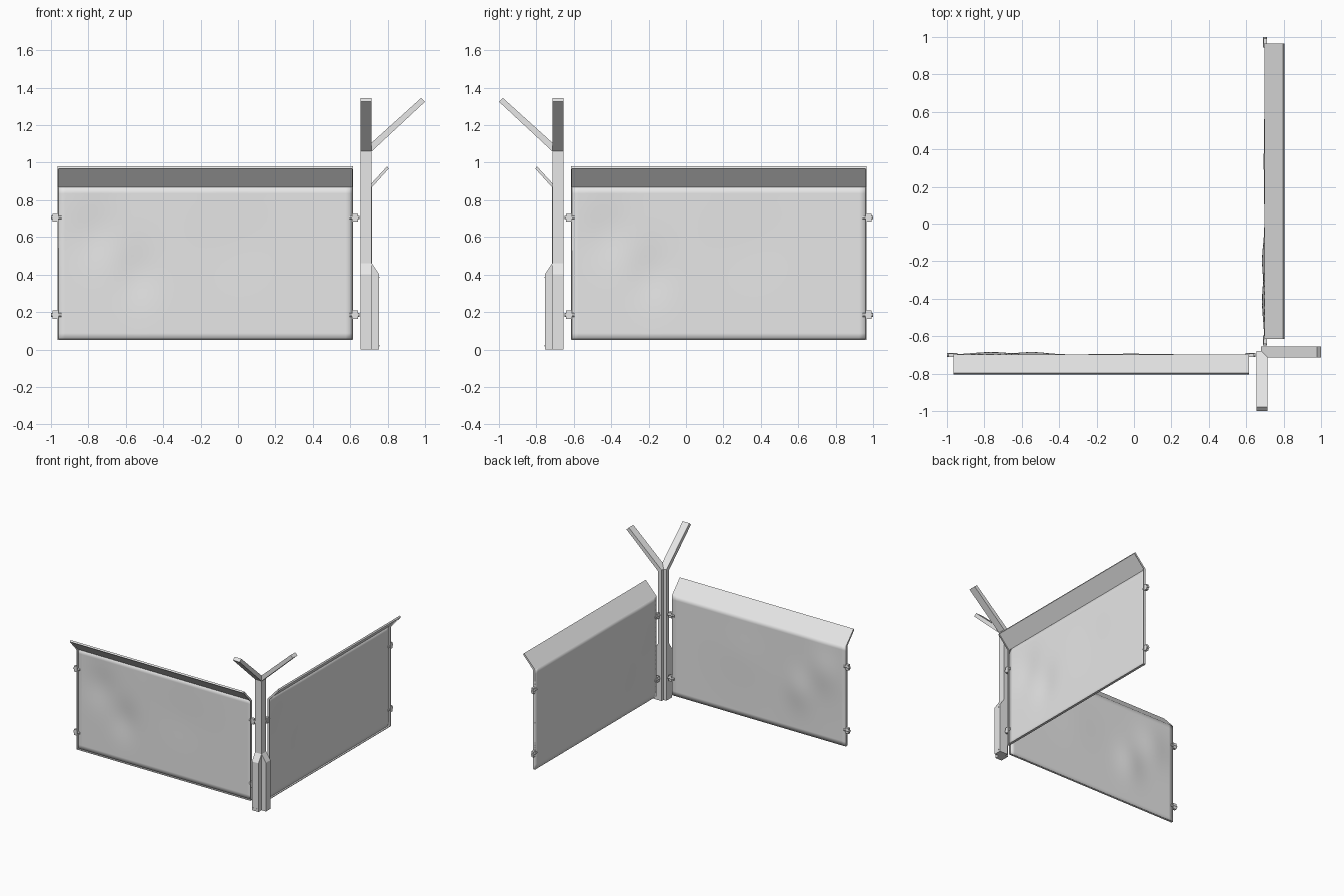
import bpy, bmesh, math
from mathutils import Vector

if "Cube" in bpy.data.objects:
    bpy.data.objects.remove(bpy.data.objects["Cube"])

grey = bpy.data.materials.new("light_grey_metal")
grey.diffuse_color = (0.8, 0.8, 0.8, 1)
grey.use_nodes = True
grey.node_tree.nodes["Principled BSDF"].inputs["Base Color"].default_value = grey.diffuse_color

# Each side of the corner: u runs along the wall, d points outward
SIDES = {"front": (Vector((1, 0, 0)), Vector((0, -1, 0)), Vector((-0.965, -0.70, 0))),
         "right": (Vector((0, 1, 0)), Vector((1, 0, 0)), Vector((0.70, -0.615, 0)))}
POST = Vector((0.685, -0.685, 0))


def finish(bm, name, recalc=True):
    if recalc:
        bmesh.ops.recalc_face_normals(bm, faces=bm.faces[:])
    me = bpy.data.meshes.new(name)
    bm.to_mesh(me)
    bm.free()
    me.materials.append(grey)
    ob = bpy.data.objects.new(name, me)
    bpy.context.collection.objects.link(ob)
    return ob


def prism(bm, frame, profile, u0, u1):
    """Extrude a (d, z) profile along u."""
    U, D, O = frame
    rings = [[bm.verts.new(O + U * u + D * d + Vector((0, 0, z))) for d, z in profile]
             for u in (u0, u1)]
    bm.faces.new(rings[0][::-1])
    bm.faces.new(rings[1])
    n = len(profile)
    for i in range(n):
        j = (i + 1) % n
        bm.faces.new((rings[0][i], rings[0][j], rings[1][j], rings[1][i]))


def rect(d0, d1, z0, z1):
    return [(d0, z0), (d1, z0), (d1, z1), (d0, z1)]


def dent(u, z):
    """Shallow dents bulging toward the back of the sheet."""
    b = 0
    for cu, cz, ru, rz, a in ((0.20, 0.62, 0.13, 0.16, 0.013), (0.42, 0.40, 0.11, 0.15, 0.013),
                              (0.95, 0.55, 0.2, 0.2, 0.004)):
        b += a * math.exp(-((u - cu) / ru) ** 2 - ((z - cz) / rz) ** 2)
    return -b


W, Z0, Z1 = 1.58, 0.05, 0.872
for side, frame in SIDES.items():
    U, D, O = frame

    # Dented sheet
    bm = bmesh.new()
    nu, nz = 40, 22
    grid = []
    for i in range(nu + 1):
        col = []
        for k in range(nz + 1):
            u, z = W * i / nu, Z0 + (Z1 - Z0) * k / nz
            edge = i in (0, nu) or k in (0, nz)
            d = 0 if edge else dent(u, z)
            col.append(bm.verts.new(O + U * u + D * d + Vector((0, 0, z))))
        grid.append(col)
    for i in range(nu):
        for k in range(nz):
            f = bm.faces.new((grid[i][k], grid[i + 1][k], grid[i + 1][k + 1], grid[i][k + 1]))
            f.smooth = True
    sheet = finish(bm, side + "_sheet", False)
    m = sheet.modifiers.new("thickness", 'SOLIDIFY')
    m.thickness = 0.005
    m.offset = 0

    # Folded flanges around the sheet
    bm = bmesh.new()
    t = 0.005
    prism(bm, frame, rect(-0.002, 0.016, Z0, Z1), 0, t)
    prism(bm, frame, rect(-0.002, 0.016, Z0, Z1), W - t, W)
    prism(bm, frame, rect(-0.002, 0.016, Z0, Z0 + t), t, W - t)
    finish(bm, side + "_sheet_flanges")

    # Outward leaning top flap with rims beneath
    bm = bmesh.new()
    prism(bm, frame, [(-0.002, 0.872), (0.003, 0.868), (0.1, 0.975), (0.097, 0.98)], 0, W)
    rim = [(0.003, 0.868), (0.014, 0.866), (0.104, 0.966), (0.1, 0.975)]
    prism(bm, frame, rim, 0, t)
    prism(bm, frame, rim, W - t, W)
    prism(bm, frame, [(0.096, 0.971), (0.1, 0.964), (0.105, 0.968), (0.1, 0.976)], t, W - t)
    finish(bm, side + "_top_flap")

    # Hinge clips on both ends
    bm = bmesh.new()
    rod = [(0.011 * math.cos(a * math.pi / 4), 0.011 * math.sin(a * math.pi / 4)) for a in range(8)]
    for z in (0.185, 0.705):
        for s in (0, 1):
            span = lambda a, b: (W - b, W - a) if s else (a, b)
            prism(bm, frame, [(d, z + h) for d, h in rod], *span(-0.035, 0.02))
            prism(bm, frame, rect(-0.008, 0.012, z - 0.023, z + 0.023), *span(-0.027, 0))
    finish(bm, side + "_hinge_clips")

    # Post half with bent arm; the two halves form an L section
    post = (U, D, POST)
    bm = bmesh.new()
    prism(bm, post, [(-0.005, 0), (0.03, 0), (0.03, 1.06), (0.315, 1.325),
                     (0.294, 1.345), (-0.005, 1.075)], -0.03, 0.03)
    finish(bm, side + "_post_and_arm")

    # Reinforced foot with sloped top
    bm = bmesh.new()
    prism(bm, post, [(0.028, 0), (0.07, 0), (0.07, 0.4), (0.028, 0.463)], -0.03, 0.03)
    finish(bm, side + "_post_foot")

    # Small rivets on the foot
    bm = bmesh.new()
    for z in (0.02, 0.385):
        for u in (-0.018, 0.014):
            prism(bm, post, rect(0.069, 0.072, z - 0.003, z + 0.003), u, u + 0.004)
    finish(bm, side + "_foot_rivets")
